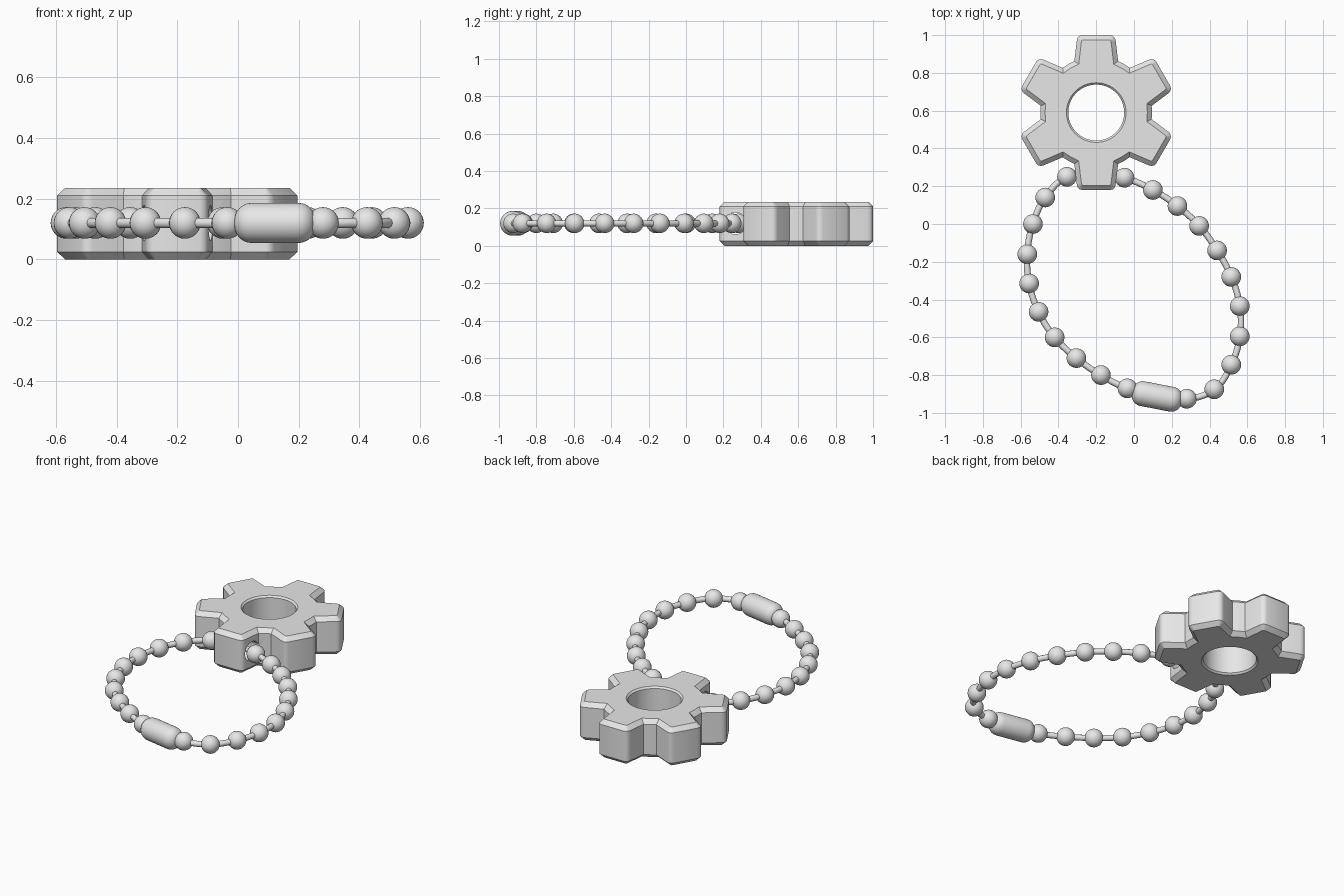
import bpy, bmesh, math
from mathutils import Vector, Matrix

cube = bpy.data.objects.get("Cube")
if cube:
    bpy.data.objects.remove(cube, do_unlink=True)

GEAR = Vector((-0.2, 0.59, 0))
HEIGHT, CHAMFER, CHAIN_Z = 0.235, 0.025, 0.12

metal = bpy.data.materials.new("light grey metal")
metal.use_nodes = True
metal.diffuse_color = (0.8, 0.8, 0.8, 1)
metal.node_tree.nodes["Principled BSDF"].inputs["Base Color"].default_value = (0.8, 0.8, 0.8, 1)


def add_object(name, bm):
    bmesh.ops.recalc_face_normals(bm, faces=bm.faces)
    mesh = bpy.data.meshes.new(name)
    bm.to_mesh(mesh)
    bm.free()
    mesh.materials.append(metal)
    obj = bpy.data.objects.new(name, mesh)
    bpy.context.collection.objects.link(obj)
    smooth_by_angle(obj)
    return obj


def smooth_by_angle(obj):
    bpy.ops.object.select_all(action='DESELECT')
    obj.select_set(True)
    bpy.context.view_layer.objects.active = obj
    bpy.ops.object.shade_smooth_by_angle(angle=math.radians(35))


def circle(radius, steps):
    return [Vector((radius * math.cos(math.tau * i / steps),
                    radius * math.sin(math.tau * i / steps))) for i in range(steps)]


def wall(bm, layers):
    """Bridge stacked loops, given as (flat points, height); return the loops."""
    loops = [[bm.verts.new((p.x, p.y, z)) for p in points] for points, z in layers]
    for a, b in zip(loops, loops[1:]):
        for i in range(len(a)):
            j = (i + 1) % len(a)
            bm.faces.new((a[i], a[j], b[j], b[i]))
    return loops


def lathe(profile, steps):
    """Closed solid turned round z from (radius, height) points."""
    bm = bmesh.new()
    loops = wall(bm, [(circle(r, steps), z) for r, z in profile])
    bm.faces.new(loops[0])
    bm.faces.new(loops[-1])
    return bm


def inset(points, distance):
    """Move each side of a counter-clockwise outline inward by a distance."""
    result = []
    for i, p in enumerate(points):
        before = (p - points[i - 1]).normalized()
        after = (points[(i + 1) % len(points)] - p).normalized()
        n1, n2 = Vector((-before.y, before.x)), Vector((-after.y, after.x))
        result.append(p + (n1 + n2) * distance / (1 + n1.dot(n2)))
    return result


# Gear outline: six tapered teeth with rounded tips, joined at the hub
corner = 0.03
half_tooth = [Vector((0.148, 0.256)), Vector((0.116, 0.272))]
half_tooth += [Vector((0.103 - corner + corner * math.cos(a), 0.41 - corner + corner * math.sin(a)))
               for a in (math.radians(30 * i) for i in range(4))]
tooth = half_tooth + [Vector((-p.x, p.y)) for p in reversed(half_tooth[1:])]
outline = [Matrix.Rotation(math.tau * k / 6, 2) @ p for k in range(6) for p in tooth]
small = inset(outline, CHAMFER)

# Gear body: chamfered outer wall, flared centre bore, flat top and bottom
lip = 0.01
bm = bmesh.new()
outer = wall(bm, [(small, 0), (outline, CHAMFER), (outline, HEIGHT - CHAMFER), (small, HEIGHT)])
wide, narrow = circle(0.158, 64), circle(0.148, 64)
inner = wall(bm, [(wide, 0), (narrow, lip), (narrow, HEIGHT - lip), (wide, HEIGHT)])
for end in (0, -1):
    rim = set(outer[end] + inner[end])
    edges = [e for e in bm.edges if e.verts[0] in rim and e.verts[1] in rim]
    bmesh.ops.triangle_fill(bm, edges=edges, use_beauty=True, normal=(0, 0, 1))
gear = add_object("gear", bm)
gear.location = GEAR

# Chain hole across the front tooth
hole = add_object("chain_hole_cutter", lathe([(0.058, -0.135), (0.058, 0.135)], 32))
hole.rotation_euler.y = math.pi / 2
hole.location = (GEAR.x, 0.265, CHAIN_Z)
cut = gear.modifiers.new("chain_hole", 'BOOLEAN')
cut.operation, cut.solver, cut.object = 'DIFFERENCE', 'MANIFOLD', hole
bpy.context.view_layer.update()
bpy.context.view_layer.objects.active = gear
bpy.ops.object.modifier_apply(modifier=cut.name)
bpy.data.objects.remove(hole, do_unlink=True)
smooth_by_angle(gear)

# Bead centres round the loop, starting inside the tooth
beads = [(-.2, .28), (-.355, .25), (-.47, .14), (-.535, 0), (-.565, -.16), (-.555, -.315),
         (-.505, -.465), (-.42, -.6), (-.305, -.71), (-.175, -.8), (-.035, -.87),
         (.28, -.925), (.425, -.875), (.515, -.745), (.56, -.595), (.56, -.435),
         (.515, -.28), (.44, -.14), (.345, -.01), (.23, .095), (.1, .18), (-.05, .245)]
bm = bmesh.new()
for x, y in beads:
    bmesh.ops.create_uvsphere(bm, u_segments=24, v_segments=16, radius=0.052,
                              matrix=Matrix.Translation((x, y, CHAIN_Z)))
add_object("chain_beads", bm)

# Thin wire through all the beads
curve = bpy.data.curves.new("chain_wire", 'CURVE')
curve.dimensions = '3D'
curve.bevel_depth, curve.bevel_resolution, curve.resolution_u = 0.017, 3, 5
spline = curve.splines.new('BEZIER')
spline.bezier_points.add(len(beads) - 1)
for point, (x, y) in zip(spline.bezier_points, beads):
    point.co = (x, y, CHAIN_Z)
    point.handle_left_type = point.handle_right_type = 'AUTO'
spline.use_cyclic_u = True
curve.materials.append(metal)
bpy.context.collection.objects.link(bpy.data.objects.new("chain_wire", curve))

# Clasp: a short tube with rounded ends
half, radius, fillet = 0.134, 0.066, 0.055
arc = [(radius - fillet * (1 - math.cos(a)), half - fillet * (1 - math.sin(a)))
       for a in (math.radians(15 * i) for i in range(7))]
clasp = add_object("clasp", lathe([(r, -z) for r, z in reversed(arc)] + arc, 32))
clasp.location = (0.122, -0.913, CHAIN_Z)
clasp.rotation_euler = (0, math.pi / 2, math.radians(-11))
